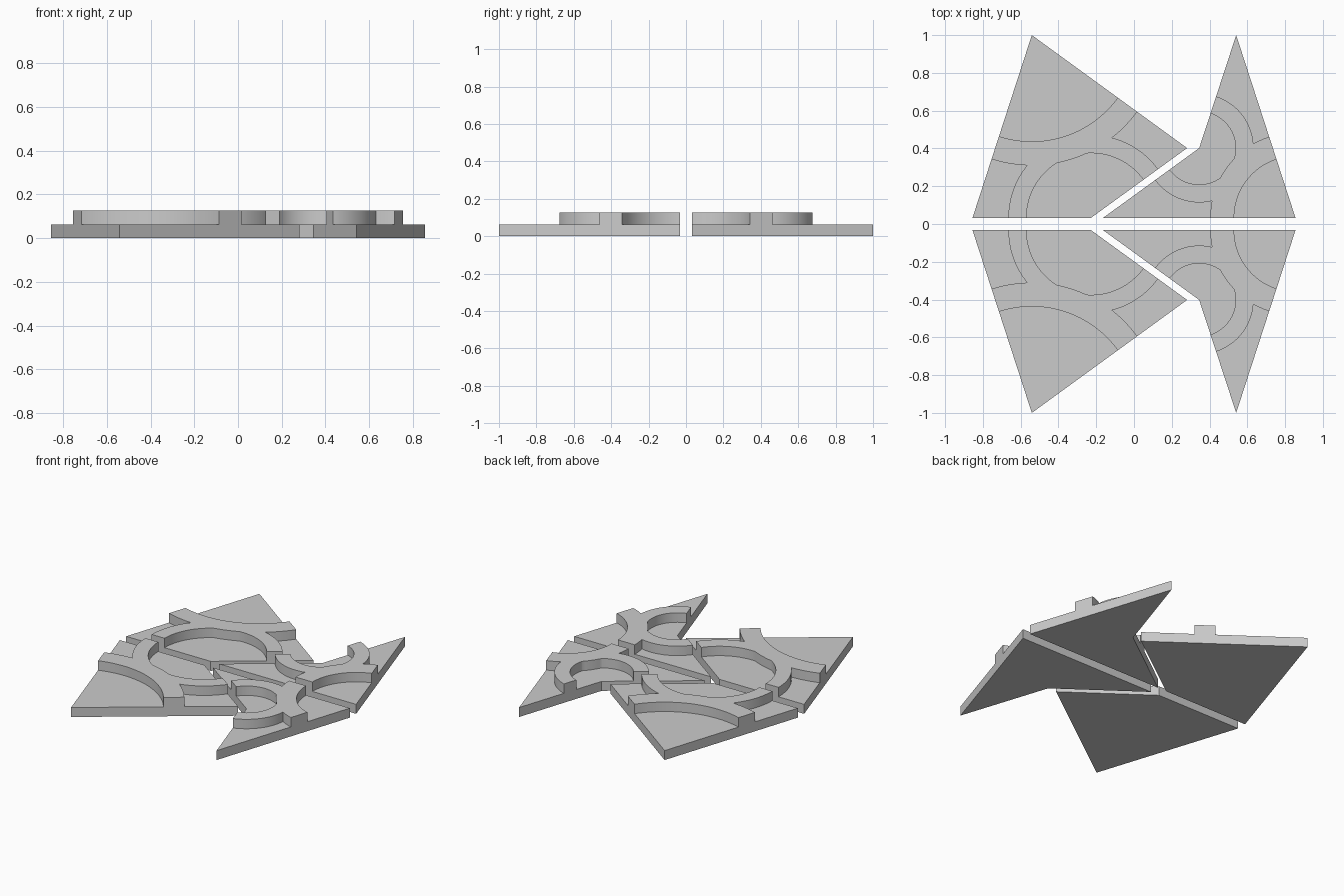
import bpy, bmesh, math

if "Cube" in bpy.data.objects:
    bpy.data.objects.remove(bpy.data.objects["Cube"], do_unlink=True)

BASE, TOP = 0.0635, 0.127

grey = bpy.data.materials.new("plain_grey")
grey.use_nodes = True
GREY = (0.6, 0.6, 0.6, 1)
grey.diffuse_color = GREY
grey.node_tree.nodes["Principled BSDF"].inputs["Base Color"].default_value = GREY


def mesh_object(name, bm):
    bmesh.ops.recalc_face_normals(bm, faces=bm.faces)
    mesh = bpy.data.meshes.new(name)
    bm.to_mesh(mesh)
    bm.free()
    obj = bpy.data.objects.new(name, mesh)
    bpy.context.collection.objects.link(obj)
    obj.data.materials.append(grey)
    return obj


def prism(name, outline, z0, z1):
    bm = bmesh.new()
    face = bm.faces.new([bm.verts.new((x, y, z0)) for x, y in outline])
    ext = bmesh.ops.extrude_face_region(bm, geom=[face])
    top = [v for v in ext["geom"] if isinstance(v, bmesh.types.BMVert)]
    bmesh.ops.translate(bm, verts=top, vec=(0, 0, z1 - z0))
    return mesh_object(name, bm)


def tube(name, centre, inner, outer, z0, z1, steps=128):
    # closed ring with a square section
    bm = bmesh.new()
    section = [(inner, z0), (outer, z0), (outer, z1), (inner, z1)]
    loops = []
    for i in range(steps):
        a = 2 * math.pi * (i + 0.37) / steps
        loops.append([bm.verts.new((centre[0] + r * math.cos(a),
                                    centre[1] + r * math.sin(a), z)) for r, z in section])
    for i in range(steps):
        p, q = loops[i], loops[(i + 1) % steps]
        for k in range(4):
            n = (k + 1) % 4
            bm.faces.new((p[k], p[n], q[n], q[k]))
    return mesh_object(name, bm)


def subtract(target, cutter):
    # apply the cut, then drop the helper
    cutter.hide_render = True
    mod = target.modifiers.new("cut", "BOOLEAN")
    mod.operation, mod.solver, mod.object = "DIFFERENCE", "EXACT", cutter
    bpy.context.view_layer.objects.active = target
    bpy.ops.object.modifier_apply(modifier=mod.name)
    bpy.data.objects.remove(cutter, do_unlink=True)


def tile(name, outline, bands, side):
    flip = lambda p: (p[0], p[1] * side)
    body = prism(name, [flip(p) for p in outline], 0, TOP)
    # everything above the base is removed except the curved bands
    waste = prism("waste", [(-2, -2), (2, -2), (2, 2), (-2, 2)], BASE, 0.3)
    for corner, inner, outer in bands:
        subtract(waste, tube("band", flip(outline[corner]), inner, outer, -0.1, 0.5))
    subtract(body, waste)
    bpy.ops.object.select_all(action="DESELECT")
    body.select_set(True)
    bpy.context.view_layer.objects.active = body
    bpy.ops.object.shade_smooth_by_angle(angle=math.radians(30))


# corners, then bands as (corner index, inner radius, outer radius)
KITE = [(-0.855, 0.033), (-0.541, 1.0), (0.281, 0.402), (-0.227, 0.033)]
KITE_BANDS = [(1, 0.563, 0.69), (3, 0.342, 0.438)]
DART = [(-0.163, 0.033), (0.345, 0.402), (0.541, 1.0), (0.855, 0.033)]
DART_BANDS = [(1, 0.193, 0.288), (3, 0.325, 0.451)]

for place, side in (("back", 1), ("front", -1)):
    tile("kite_tile_" + place, KITE, KITE_BANDS, side)
    tile("dart_tile_" + place, DART, DART_BANDS, side)
